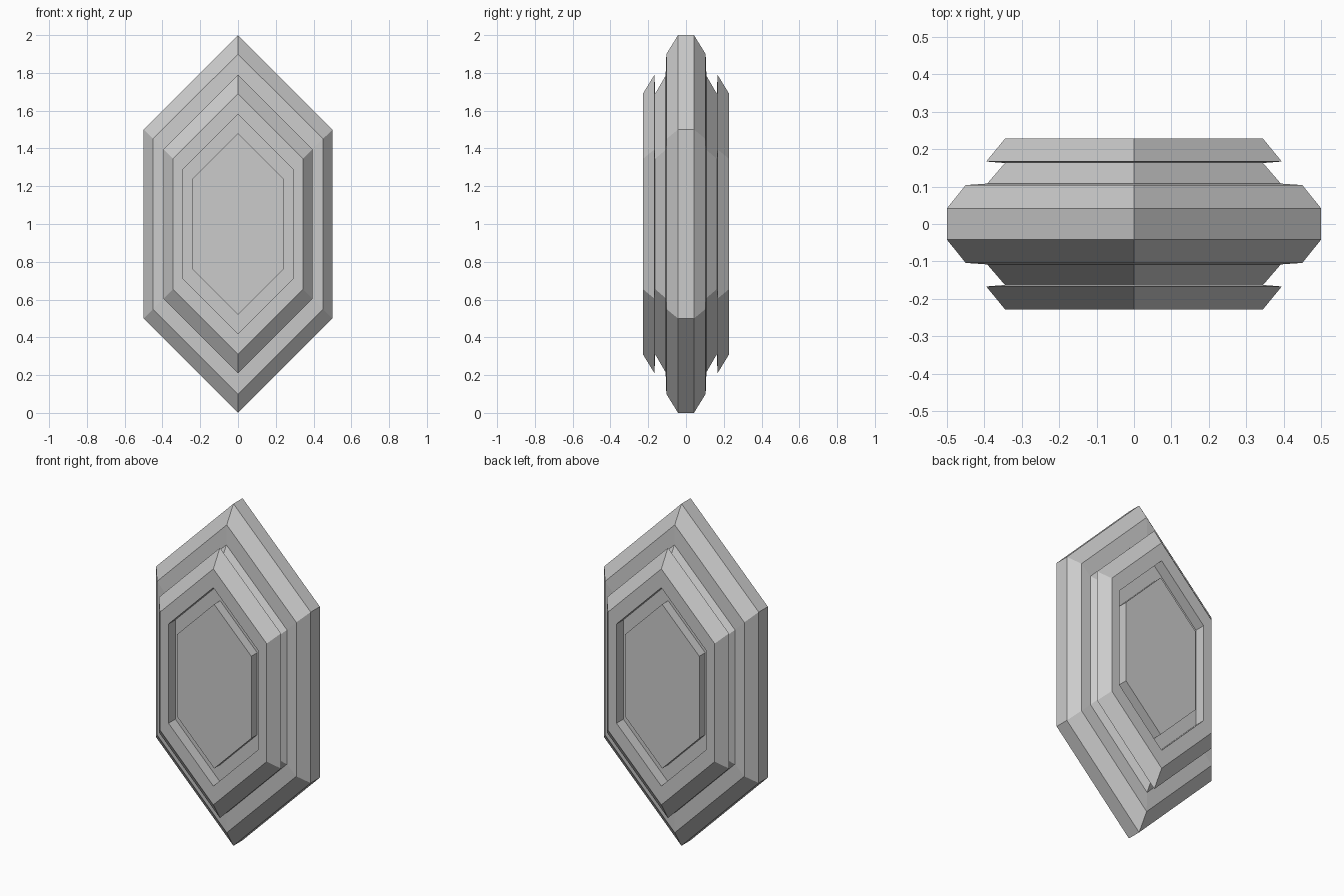
import bpy, bmesh

if "Cube" in bpy.data.objects:
    bpy.data.objects.remove(bpy.data.objects["Cube"])

# Unit elongated hexagon (x, z) around the centre of the crystal
HEX = [(0, 1), (0.5, 0.5), (0.5, -0.5), (0, -1), (-0.5, -0.5), (-0.5, 0.5)]

# Half profile from the middle outward: (scale, distance from the middle plane)
HALF = [
    (1.0, 0.042), (0.9, 0.104),                # main bevelled body
    (0.785, 0.108), (0.69, 0.163),             # tapered neck
    (0.79, 0.167), (0.69, 0.228),              # raised collar
    (0.58, 0.228), (0.58, 0.165),              # groove outer wall
    (0.48, 0.165), (0.48, 0.22),               # centre plate
]


def loft(name, profile):
    bm = bmesh.new()
    rings = [[bm.verts.new((x * s, y, 1 + z * s)) for x, z in HEX]
             for s, y in profile]
    for a, b in zip(rings, rings[1:]):
        for i in range(6):
            j = (i + 1) % 6
            bm.faces.new((a[i], a[j], b[j], b[i]))
    bm.faces.new(rings[0])
    bm.faces.new(rings[-1])
    bmesh.ops.recalc_face_normals(bm, faces=bm.faces[:])
    mesh = bpy.data.meshes.new(name)
    bm.to_mesh(mesh)
    bm.free()
    obj = bpy.data.objects.new(name, mesh)
    bpy.context.collection.objects.link(obj)
    return obj


# Front half mirrored to the back as one closed body
front = [(s, -y) for s, y in reversed(HALF)]
loft("hexagonal_gem", front + HALF)
